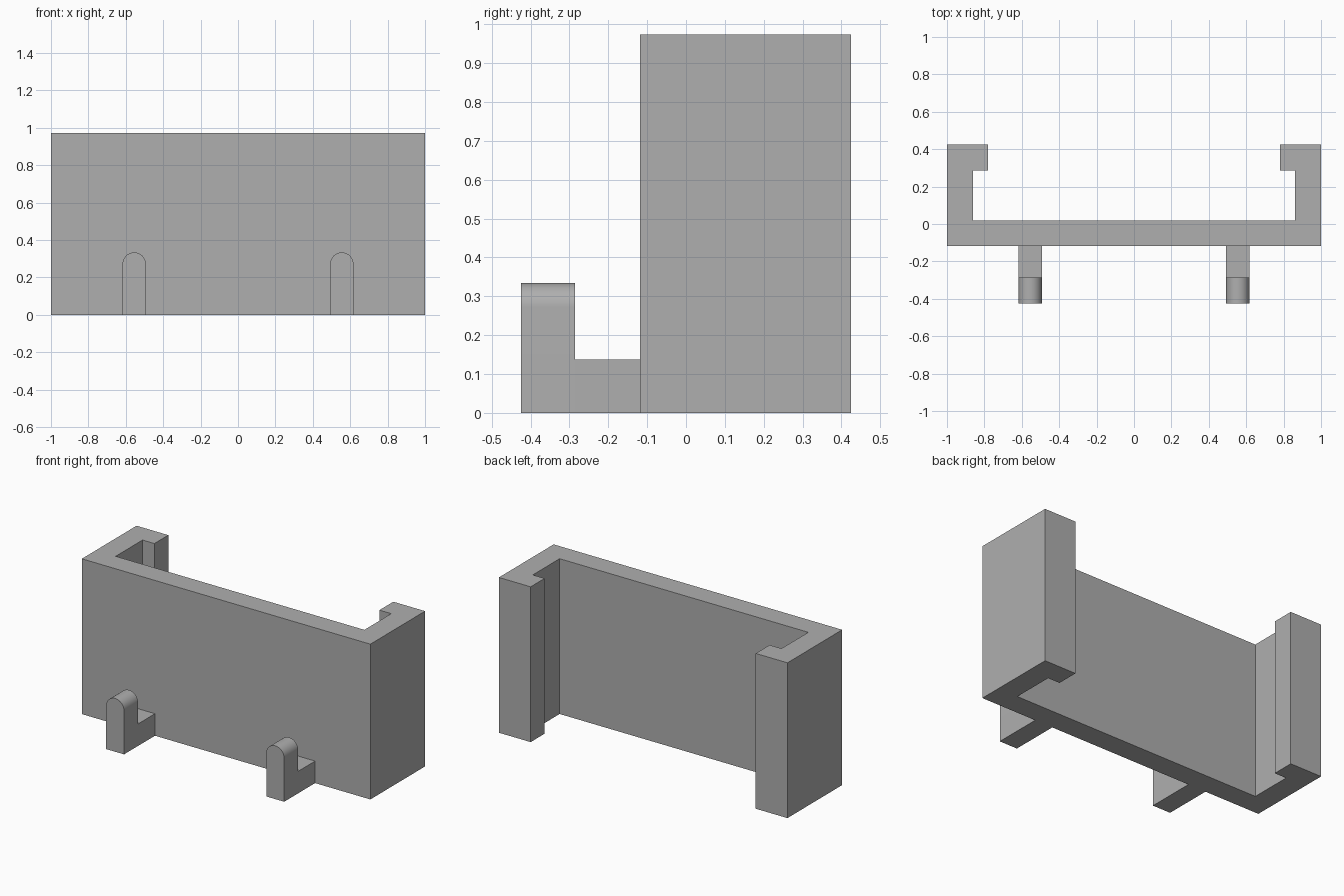
import bpy
import bmesh
from math import cos, sin, pi, radians
from mathutils import Vector

cube = bpy.data.objects.get("Cube")
if cube:
    bpy.data.objects.remove(cube, do_unlink=True)

GREY = (0.43, 0.43, 0.43, 1)
grey = bpy.data.materials.new("plain grey")
grey.use_nodes = True
grey.diffuse_color = GREY
grey.node_tree.nodes["Principled BSDF"].inputs["Base Color"].default_value = GREY


def extrude(name, points, direction):
    """Make a solid by extruding a flat outline along a direction."""
    bm = bmesh.new()
    face = bm.faces.new([bm.verts.new(p) for p in points])
    result = bmesh.ops.extrude_face_region(bm, geom=[face], use_keep_orig=True)
    moved = [v for v in result["geom"] if isinstance(v, bmesh.types.BMVert)]
    bmesh.ops.translate(bm, verts=moved, vec=Vector(direction))
    bmesh.ops.recalc_face_normals(bm, faces=bm.faces)
    mesh = bpy.data.meshes.new(name)
    bm.to_mesh(mesh)
    bm.free()
    mesh.materials.append(grey)
    obj = bpy.data.objects.new(name, mesh)
    bpy.context.collection.objects.link(obj)
    return obj


# Channel body: front plate, side walls and inward lips as one outline
HEIGHT = 0.973
FRONT, BACK = -0.118, 0.424
WALL = 0.138
half = [(1, FRONT), (1, BACK), (0.78, BACK), (0.78, BACK - WALL),
        (1 - WALL, BACK - WALL), (1 - WALL, FRONT + WALL)]
outline = half + [(-x, y) for x, y in reversed(half)]
extrude("channel_body", [(x, y, 0) for x, y in outline], (0, 0, HEIGHT))

# Two hooks on the front: a low arm and a round-topped upright
RADIUS, SPRING, SEGMENTS = 0.062, 0.272, 24
TIP, UPRIGHT_BACK, ARM_TOP = -0.424, -0.286, 0.138
for side, sign in (("left", 1), ("right", -1)):
    cx = sign * 0.555
    arch = [(cx - RADIUS, TIP, 0), (cx + RADIUS, TIP, 0)]
    for i in range(SEGMENTS + 1):
        a = pi * i / SEGMENTS
        arch.append((cx + RADIUS * cos(a), TIP, SPRING + RADIUS * sin(a)))
    upright = extrude(side + "_hook_upright", arch, (0, UPRIGHT_BACK - TIP, 0))
    bpy.ops.object.select_all(action="DESELECT")
    upright.select_set(True)
    bpy.context.view_layer.objects.active = upright
    bpy.ops.object.shade_smooth_by_angle(angle=radians(30))

    arm = [(cx - RADIUS, UPRIGHT_BACK, 0), (cx + RADIUS, UPRIGHT_BACK, 0),
           (cx + RADIUS, UPRIGHT_BACK, ARM_TOP), (cx - RADIUS, UPRIGHT_BACK, ARM_TOP)]
    extrude(side + "_hook_arm", arm, (0, FRONT - UPRIGHT_BACK, 0))
